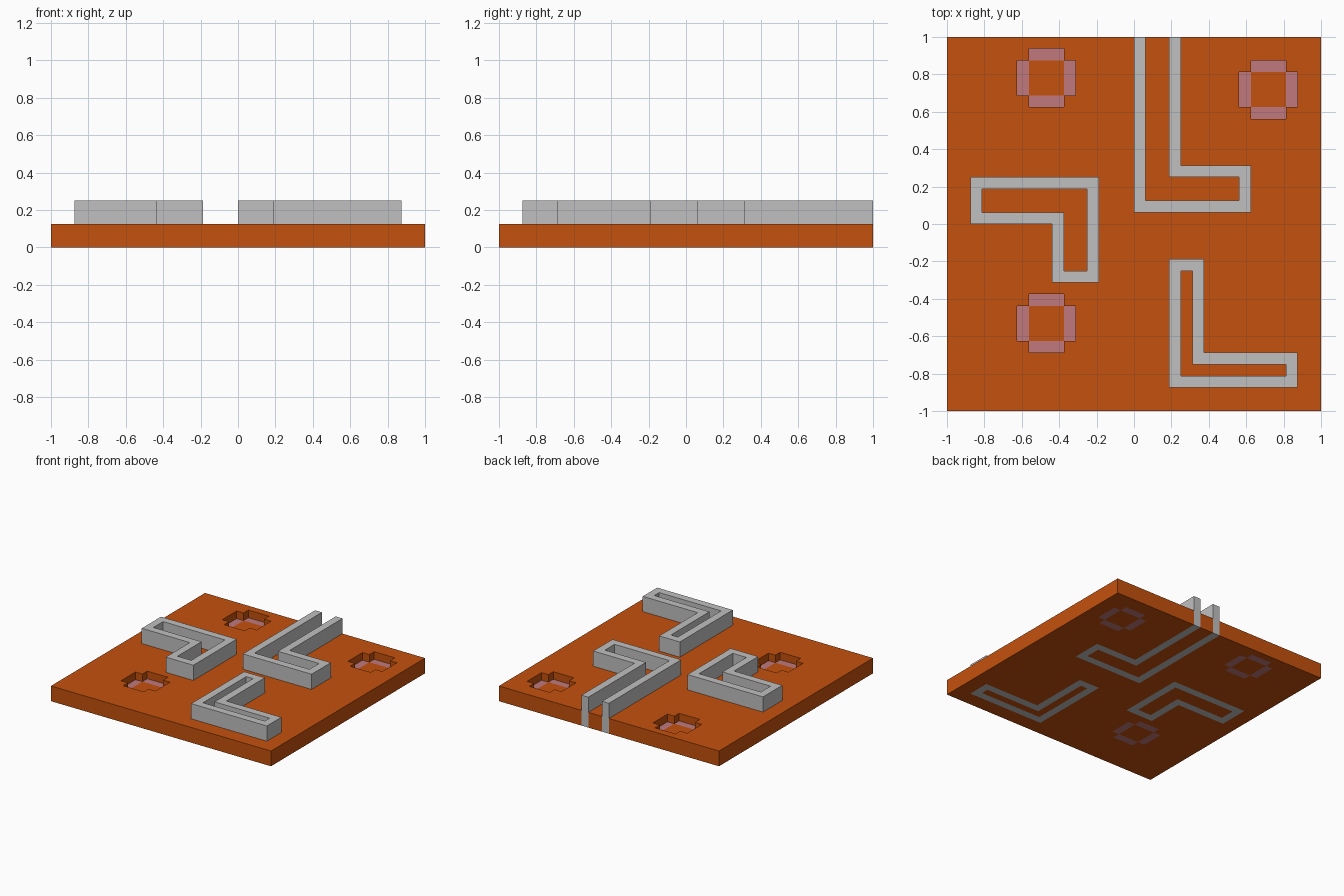
import bpy
import bmesh

U = 1 / 16            # grid unit
BASE_H, WALL_H, FLOOR_H = 2 * U, 4 * U, U

cube = bpy.data.objects.get("Cube")
if cube:
    bpy.data.objects.remove(cube, do_unlink=True)


def material(name, rgb):
    mat = bpy.data.materials.new(name)
    mat.use_nodes = True
    mat.diffuse_color = (*rgb, 1)
    mat.node_tree.nodes["Principled BSDF"].inputs["Base Color"].default_value = (*rgb, 1)
    return mat


ORANGE = material("burnt orange", (0.55, 0.082, 0.004))
GREY = material("light grey", (0.53, 0.53, 0.53))
PINK = material("dusty pink", (0.53, 0.19, 0.20))


def add_prism(bm, quads, z0, z1):
    """Extrude a patch of plan quads (grid units) from z0 to z1."""
    cache = {}

    def vert(p):
        if p not in cache:
            cache[p] = bm.verts.new((p[0] * U, p[1] * U, z0))
        return cache[p]

    faces = [bm.faces.new([vert(p) for p in q]) for q in quads]
    top = bmesh.ops.extrude_face_region(bm, geom=faces)["geom"]
    verts = [g for g in top if isinstance(g, bmesh.types.BMVert)]
    bmesh.ops.translate(bm, verts=verts, vec=(0, 0, z1 - z0))


def make_object(name, prisms, mat):
    bm = bmesh.new()
    for quads, z0, z1 in prisms:
        add_prism(bm, quads, z0, z1)
    bmesh.ops.recalc_face_normals(bm, faces=bm.faces[:])
    mesh = bpy.data.meshes.new(name)
    bm.to_mesh(mesh)
    bm.free()
    mesh.materials.append(mat)
    obj = bpy.data.objects.new(name, mesh)
    bpy.context.collection.objects.link(obj)
    return obj


def rect(x0, y0, x1, y1):
    return [(x0, y0), (x1, y0), (x1, y1), (x0, y1)]


def wall_strip(outer, inner, closed):
    """Quads between an outer and an inner outline."""
    n = len(outer)
    return [[outer[i], outer[(i + 1) % n], inner[(i + 1) % n], inner[i]]
            for i in range(n if closed else n - 1)]


def cross_arms(cx, cy):
    """Four side rectangles around a 3 x 3 centre."""
    a, b = 1.5, 2.5
    return [rect(cx - a, cy + a, cx + a, cy + b), rect(cx - a, cy - b, cx + a, cy - a),
            rect(cx - b, cy - a, cx - a, cy + a), rect(cx + a, cy - a, cx + b, cy + a)]


def centre(cx, cy):
    return rect(cx - 1.5, cy - 1.5, cx + 1.5, cy + 1.5)


# Bent wall outlines: outer, inner, closed
WALLS = {
    "left_wall_loop": (
        [(-14, 4), (-3, 4), (-3, -5), (-7, -5), (-7, 0), (-14, 0)],
        [(-13, 3), (-4, 3), (-4, -4), (-6, -4), (-6, 1), (-13, 1)], True),
    "front_wall_loop": (
        [(3, -3), (6, -3), (6, -11), (14, -11), (14, -14), (3, -14)],
        [(4, -4), (5, -4), (5, -12), (13, -12), (13, -13), (4, -13)], True),
    "back_open_wall": (
        [(0, 16), (0, 1), (10, 1), (10, 5), (4, 5), (4, 16)],
        [(1, 16), (1, 2), (9, 2), (9, 4), (3, 4), (3, 16)], False),
}
PITS = {"back_right": (-7.5, 12.5), "back_left": (11.5, 11.5), "front_right": (-7.5, -8.5)}

# Walls run through the base down to the ground
cuts = []
for name, (outer, inner, closed) in WALLS.items():
    make_object(name, [(wall_strip(outer, inner, closed), 0, WALL_H)], GREY)
    # open ends overshoot the base edge so the slot is cut cleanly
    long = [[(x, 18 if y == 16 else y) for x, y in path] for path in (outer, inner)]
    cuts.append((wall_strip(*long, closed), -0.1, 0.4))

# Pit floors: plain centre with four coloured sides
for name, c in PITS.items():
    make_object(name + "_pit_centre", [([centre(*c)], 0, FLOOR_H)], ORANGE)
    make_object(name + "_pit_sides", [([q], 0, FLOOR_H) for q in cross_arms(*c)], PINK)
    cuts.append((cross_arms(*c) + [centre(*c)], -0.1, 0.4))

# Base slab with slots for the walls and pits
base = make_object("base_slab", [([rect(-16, -16, 16, 16)], 0, BASE_H)], ORANGE)
cutter = make_object("slot_cutter", cuts, ORANGE)
cutter.hide_render = True
mod = base.modifiers.new("slots", "BOOLEAN")
mod.operation = "DIFFERENCE"
mod.solver = "EXACT"
mod.object = cutter
depsgraph = bpy.context.evaluated_depsgraph_get()
cut_mesh = bpy.data.meshes.new_from_object(base.evaluated_get(depsgraph))
base.modifiers.clear()
base.data = cut_mesh
bpy.data.objects.remove(cutter, do_unlink=True)
